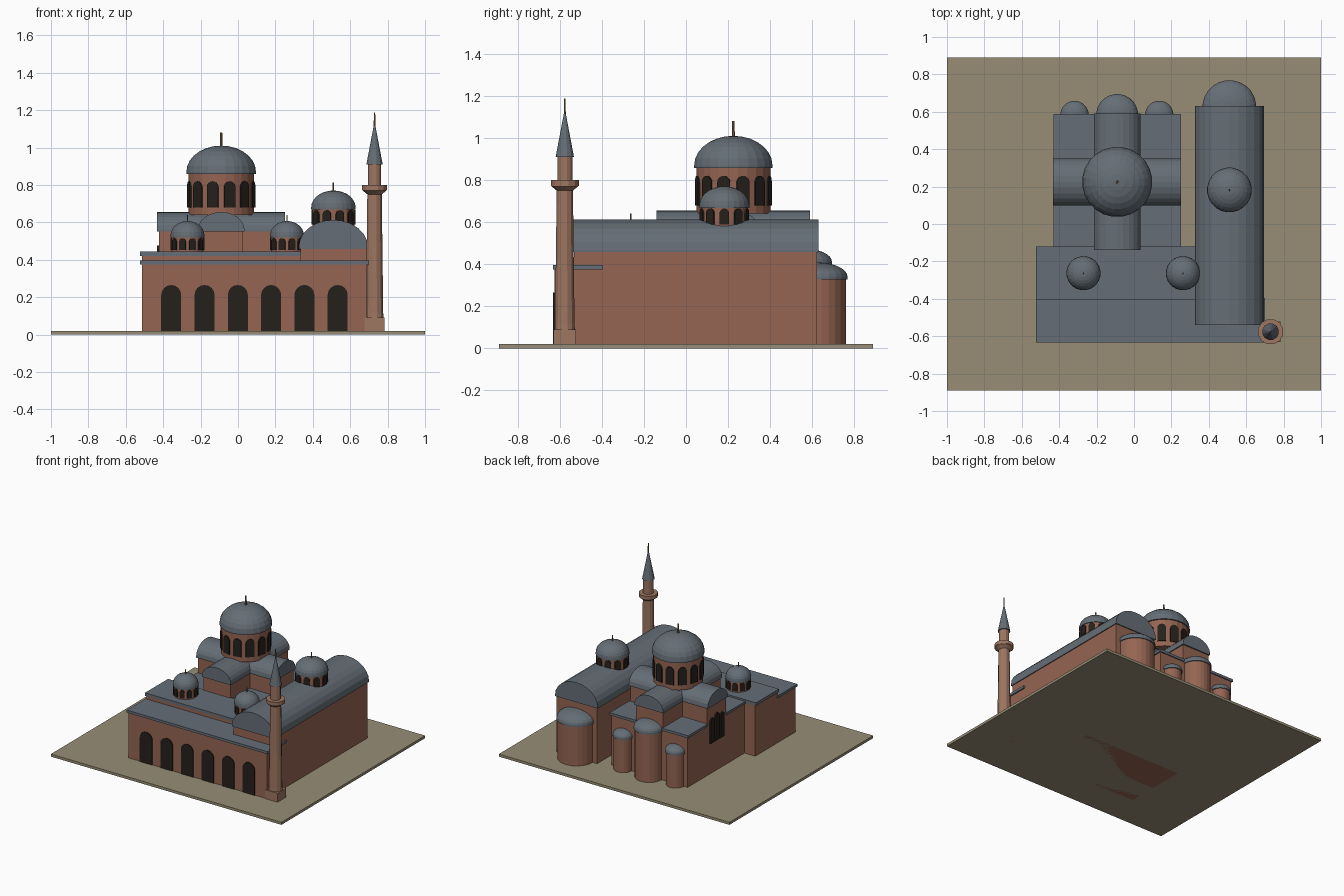
import bpy, bmesh
from math import sin, cos, pi
from mathutils import Matrix

if "Cube" in bpy.data.objects:
    bpy.data.objects.remove(bpy.data.objects["Cube"])


def mat(name, r, g, b):
    m = bpy.data.materials.new(name)
    m.diffuse_color = (r, g, b, 1)
    m.use_nodes = True
    m.node_tree.nodes["Principled BSDF"].inputs["Base Color"].default_value = m.diffuse_color
    return m


BRICK = mat("brick", .30, .13, .085)
LEAD = mat("lead", .13, .155, .18)
DARK = mat("window_dark", .018, .014, .011)
STONE = mat("stone", .34, .18, .12)
EARTH = mat("earth", .31, .27, .18)
GOLD = mat("gilding", .25, .15, .06)


def finish(name, bm, material):
    bmesh.ops.recalc_face_normals(bm, faces=bm.faces)
    me = bpy.data.meshes.new(name)
    bm.to_mesh(me)
    bm.free()
    me.materials.append(material)
    ob = bpy.data.objects.new(name, me)
    bpy.context.collection.objects.link(ob)
    return ob


def box(name, x0, x1, y0, y1, z0, z1, material):
    bm = bmesh.new()
    bmesh.ops.create_cube(bm, size=1)
    for v in bm.verts:
        v.co = ((x0 + x1) / 2 + v.co.x * (x1 - x0), (y0 + y1) / 2 + v.co.y * (y1 - y0),
                (z0 + z1) / 2 + v.co.z * (z1 - z0))
    return finish(name, bm, material)


def lathe(name, x, y, profile, sides, material):
    """Closed solid of revolution from (radius, z) points; radius 0 makes a tip."""
    bm = bmesh.new()
    rings = []
    for r, z in profile:
        if r == 0:
            rings.append([bm.verts.new((x, y, z))] * sides)
        else:
            rings.append([bm.verts.new((x + r * cos(2 * pi * (i + .5) / sides),
                                        y + r * sin(2 * pi * (i + .5) / sides), z)) for i in range(sides)])
    for a, b in zip(rings, rings[1:]):
        for i in range(sides):
            j = (i + 1) % sides
            bm.faces.new(list(dict.fromkeys((a[i], a[j], b[j], b[i]))))
    for r in (rings[0], rings[-1]):
        if r[0] is not r[1]:
            bm.faces.new(r)
    return finish(name, bm, material)


def prism(name, outline, depth, matrix, material):
    """Extrude an x-z outline along y, then place it."""
    bm = bmesh.new()
    face = bm.faces.new([bm.verts.new((x, 0, z)) for x, z in outline])
    ext = bmesh.ops.extrude_face_region(bm, geom=[face])["geom"]
    for v in ext:
        if isinstance(v, bmesh.types.BMVert):
            v.co.y += depth
    bm.transform(matrix)
    return finish(name, bm, material)


def arch(name, w, z0, z1, matrix):
    # round-headed opening, a thin dark panel
    r = w / 2
    pts = [(-r, z0), (r, z0)] + [(r * cos(pi * i / 8), z1 - r + r * sin(pi * i / 8)) for i in range(9)]
    return prism(name, pts, .014, matrix, DARK)


def vault(name, half, z0, z1, length, matrix):
    pts = [(half * cos(pi * i / 12), z0 + (z1 - z0) * sin(pi * i / 12)) for i in range(13)]
    pts += [(-half, z0 - .01), (half, z0 - .01)]
    return prism(name, pts, length, matrix, LEAD)


def dome_profile(r, z0, z1, steps=7):
    return [(r, z0 - .012)] + [(r * cos(pi / 2 * i / steps) if i < steps else 0,
                                z0 + (z1 - z0) * sin(pi / 2 * i / steps)) for i in range(steps + 1)]


def domed_drum(name, x, y, r, z0, eave, top, tip, n, w, wz0, wz1):
    lathe(name + "_drum", x, y, [(r, z0), (r, eave)], 24, BRICK)
    lathe(name + "_dome", x, y, dome_profile(r * 1.06, eave, top), 24, LEAD)
    lathe(name + "_finial", x, y, [(r * .045, top - .01), (r * .035, tip)], 8, GOLD)
    for i in range(n):
        m = (Matrix.Translation((x, y, 0)) @ Matrix.Rotation(2 * pi * (i + .5) / n, 4, 'Z')
             @ Matrix.Translation((0, -r - .004, 0)))
        arch(f"{name}_window_{i}", w, wz0, wz1, m)


def apse(name, x, y, r, z, top):
    lathe(name + "_wall", x, y, [(r - .005, 0), (r - .005, z)], 24, BRICK)
    lathe(name + "_half_dome", x, y, dome_profile(r + .002, z + .01, top), 24, LEAD)


T = Matrix.Translation
QUARTER = Matrix.Rotation(-pi / 2, 4, 'Z')

box("ground", -1, 1, -.89, .89, 0, .02, EARTH)

# outer and inner entrance halls
box("outer_hall", -.513, .69, -.625, -.39, 0, .38, BRICK)
box("outer_hall_roof", -.523, .70, -.633, -.395, .375, .395, LEAD)
box("inner_hall", -.513, .335, -.40, -.125, 0, .425, BRICK)
box("inner_hall_roof", -.523, .335, -.405, -.12, .42, .443, LEAD)
for i in range(6):
    arch(f"front_arch_{i}", .107, .02, .265, T((-.357 + i * .178, -.631, 0)))
for i, x in enumerate((-.27, .262)):
    domed_drum(f"hall_{i}", x, -.263, .086, .43, .53, .607, .64, 10, .036, .452, .515)

# main church: low corner bays and a raised cross with barrel vaults
CX, CY = -.09, .225
box("church_body", -.42, .24, -.13, .58, 0, .412, BRICK)
for i, (x0, x1) in enumerate(((-.43, -.20), (.02, .25))):
    for j, (y0, y1) in enumerate(((-.125, .11), (.345, .588))):
        box(f"corner_roof_{i}{j}", x0, x1, y0, y1, .41, .43, LEAD)
box("long_arm", CX - .117, CX + .117, -.13, .58, .40, .56, BRICK)
box("cross_arm", -.422, .242, CY - .117, CY + .117, .40, .56, BRICK)
vault("long_arm_vault", .125, .56, .655, .73, T((CX, -.14, 0)))
vault("cross_arm_vault", .125, .56, .655, .685, T((-.433, CY, 0)) @ QUARTER)
for i in range(3):
    arch(f"side_window_{i}", .045, .26, .455 + .02 * (i == 1), T((-.432, CY - .062 + i * .062, 0)) @ QUARTER)
domed_drum("main", CX, CY, .177, .64, .87, 1.01, 1.08, 12, .062, .68, .82)
apse("main_apse", CX, .583, .11, .40, .47)
for i, x in enumerate((-.318, .135)):
    apse(f"side_apse_{i}", x, .583, .074, .28, .335)

# side chapel with one long vault
box("chapel", .335, .688, -.532, .622, 0, .47, BRICK)
vault("chapel_vault", .185, .468, .613, 1.17, T((.51, -.54, 0)))
domed_drum("chapel", .51, .182, .113, .575, .68, .77, .813, 10, .046, .588, .665)
apse("chapel_apse", .51, .625, .142, .33, .408)

# tower with balcony and pointed cap
MX, MY = .73, -.576
box("tower_base", MX - .054, MX + .054, MY - .054, MY + .054, 0, .09, STONE)
prof = [(.072, .09), (.048, .115), (.04, .75), (.066, .77), (.069, .795), (.037, .797), (.037, .92)]
bm_base = [(.05, .085)] + prof[1:]
lathe("tower_shaft", MX, MY, bm_base, 12, STONE)
lathe("tower_balcony_rail", MX, MY, [(.069, .772), (.069, .80)], 12, STONE)
lathe("tower_cap", MX, MY, [(.045, .91), (0, 1.14)], 12, LEAD)
lathe("tower_finial", MX, MY, [(.005, 1.11), (.004, 1.187)], 8, GOLD)
